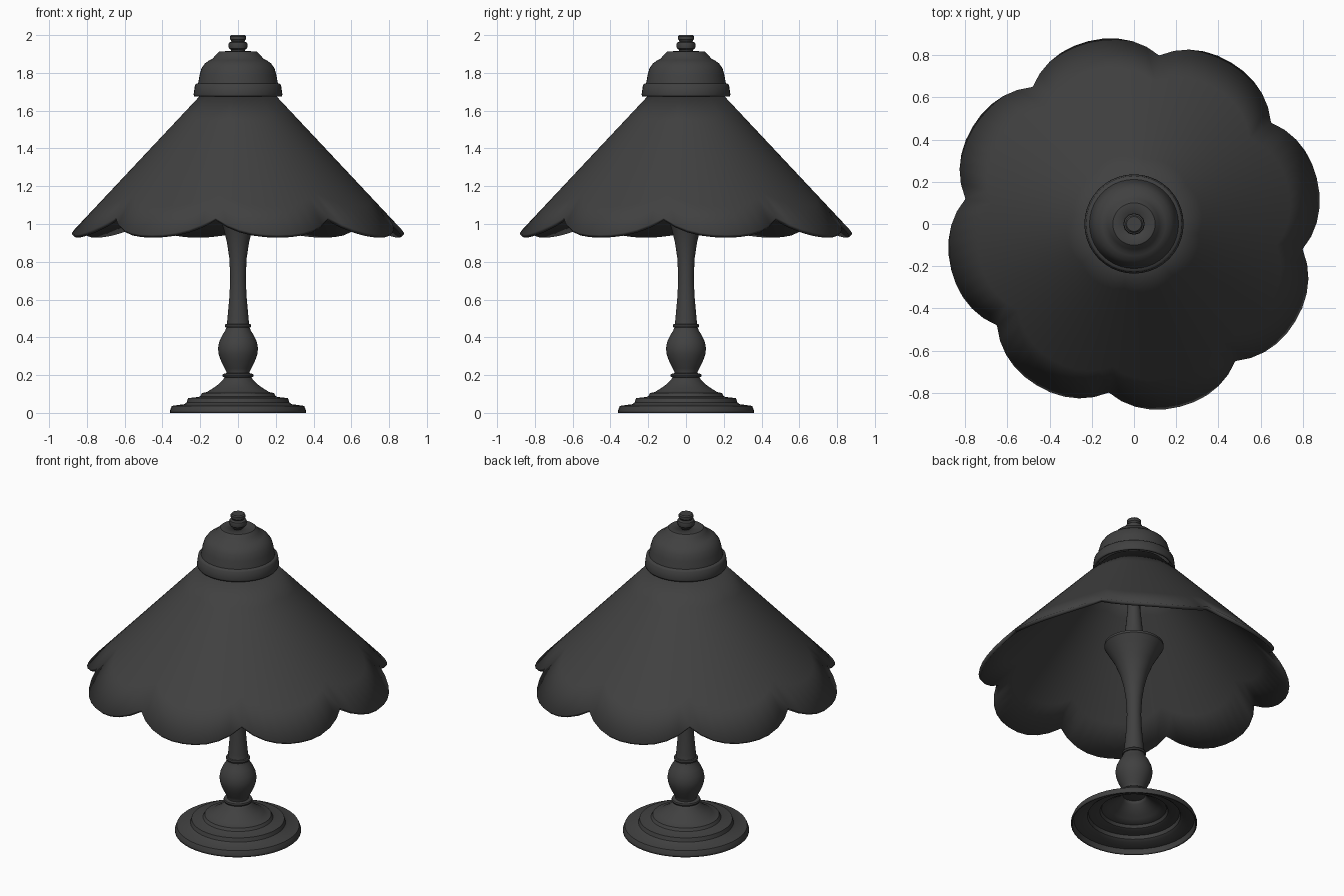
import bpy, bmesh, math

cube = bpy.data.objects.get("Cube")
if cube:
    bpy.data.objects.remove(cube, do_unlink=True)

# One dark metal colour for the whole lamp
metal = bpy.data.materials.new("dark_metal")
metal.use_nodes = True
colour = (0.052, 0.052, 0.052, 1)
metal.diffuse_color = colour
metal.node_tree.nodes["Principled BSDF"].inputs["Base Color"].default_value = colour


def finish(name, bm, angle=35, thickness=0):
    """Turn a bmesh into a named, shaded object, optionally a thin shell."""
    bmesh.ops.remove_doubles(bm, verts=bm.verts, dist=1e-5)
    mesh = bpy.data.meshes.new(name)
    bm.to_mesh(mesh)
    bm.free()
    mesh.materials.append(metal)
    obj = bpy.data.objects.new(name, mesh)
    bpy.context.collection.objects.link(obj)
    bpy.ops.object.select_all(action="DESELECT")
    obj.select_set(True)
    bpy.context.view_layer.objects.active = obj
    bpy.ops.object.shade_smooth_by_angle(angle=math.radians(angle))
    if thickness:
        shell = obj.modifiers.new("shell", "SOLIDIFY")
        shell.thickness = thickness
        shell.offset = -1
    return obj


def lathe(name, profile, sides=40, thickness=0, angle=35):
    """Spin (radius, height) points, listed bottom to top, around z."""
    bm = bmesh.new()
    rings = []
    for r, z in profile:
        rings.append([bm.verts.new((r * math.cos(a), r * math.sin(a), z))
                      for a in (math.tau * i / sides for i in range(sides))])
    for low, high in zip(rings, rings[1:]):
        for i in range(sides):
            j = (i + 1) % sides
            bm.faces.new((low[i], low[j], high[j], high[i]))
    if not thickness:
        bm.faces.new(rings[0][::-1])
        bm.faces.new(rings[-1])
    return finish(name, bm, angle, thickness)


# Hollow stepped foot
lathe("foot", [(0.36, 0), (0.36, 0.012), (0.35, 0.037), (0.285, 0.046),
               (0.272, 0.055), (0.265, 0.078), (0.21, 0.084), (0.2, 0.088),
               (0.19, 0.105), (0.165, 0.11), (0.15, 0.12), (0.13, 0.132),
               (0.105, 0.15), (0.08, 0.175), (0.066, 0.195)], 48, 0.008)

# Turned stem: bulb, waist and flared cup
lathe("stem", [(0.062, 0.188), (0.06, 0.215), (0.07, 0.235), (0.09, 0.275),
               (0.102, 0.31), (0.106, 0.34), (0.1, 0.375), (0.084, 0.41),
               (0.068, 0.435), (0.06, 0.455), (0.056, 0.5), (0.045, 0.62),
               (0.041, 0.72), (0.046, 0.82), (0.058, 0.9), (0.078, 0.98),
               (0.11, 1.06), (0.15, 1.13), (0.17, 1.165), (0.168, 1.18),
               (0.07, 1.21)])

# Thin collars above and below the bulb
for name, r, z in (("lower_collar", 0.083, 0.198), ("upper_collar", 0.07, 0.461)):
    lathe(name, [(r - 0.02, z - 0.012), (r - 0.003, z - 0.008), (r, z),
                 (r - 0.003, z + 0.008), (r - 0.02, z + 0.012)])

# Tapered rod holding the shade and cap
lathe("support_rod", [(0.065, 1.2), (0.05, 1.28), (0.036, 1.42), (0.03, 1.92)], 20)

# Conical shade with a scalloped rim
LOBES, STEPS, ROWS = 8, 10, 5
TOP_R, SLOPE = 0.185, 1.065
first_notch = math.radians(36.5)
bm = bmesh.new()
columns = []
for i in range(LOBES * STEPS):
    a = first_notch + math.tau * i / (LOBES * STEPS)
    t = abs(2 * (i % STEPS) / STEPS - 1)
    rim = 0.807 + 0.085 * (1 - t ** 2.3)
    column = []
    for k in range(ROWS + 1):
        r = TOP_R + (rim - TOP_R) * k / ROWS
        z = 1.68 - SLOPE * (r - 0.2)
        column.append(bm.verts.new((r * math.cos(a), r * math.sin(a), z)))
    columns.append(column)
for i, left in enumerate(columns):
    right = columns[(i + 1) % len(columns)]
    for k in range(ROWS):
        bm.faces.new((left[k], left[k + 1], right[k + 1], right[k]))
finish("shade", bm, 30, 0.022)

# Bell cap over the top of the shade
lathe("cap", [(0.232, 1.675), (0.235, 1.685), (0.228, 1.735), (0.222, 1.742),
              (0.211, 1.745), (0.203, 1.79), (0.193, 1.825), (0.175, 1.85),
              (0.15, 1.868), (0.135, 1.874), (0.12, 1.893), (0.1, 1.913),
              (0.02, 1.917)], 40, 0.012)

# Finial: neck, knob and tip
lathe("finial", [(0.036, 1.91), (0.036, 1.921), (0.048, 1.93), (0.051, 1.945),
                 (0.048, 1.96), (0.035, 1.966), (0.037, 1.972), (0.042, 1.977),
                 (0.042, 1.993), (0.036, 2.0)], 12)
